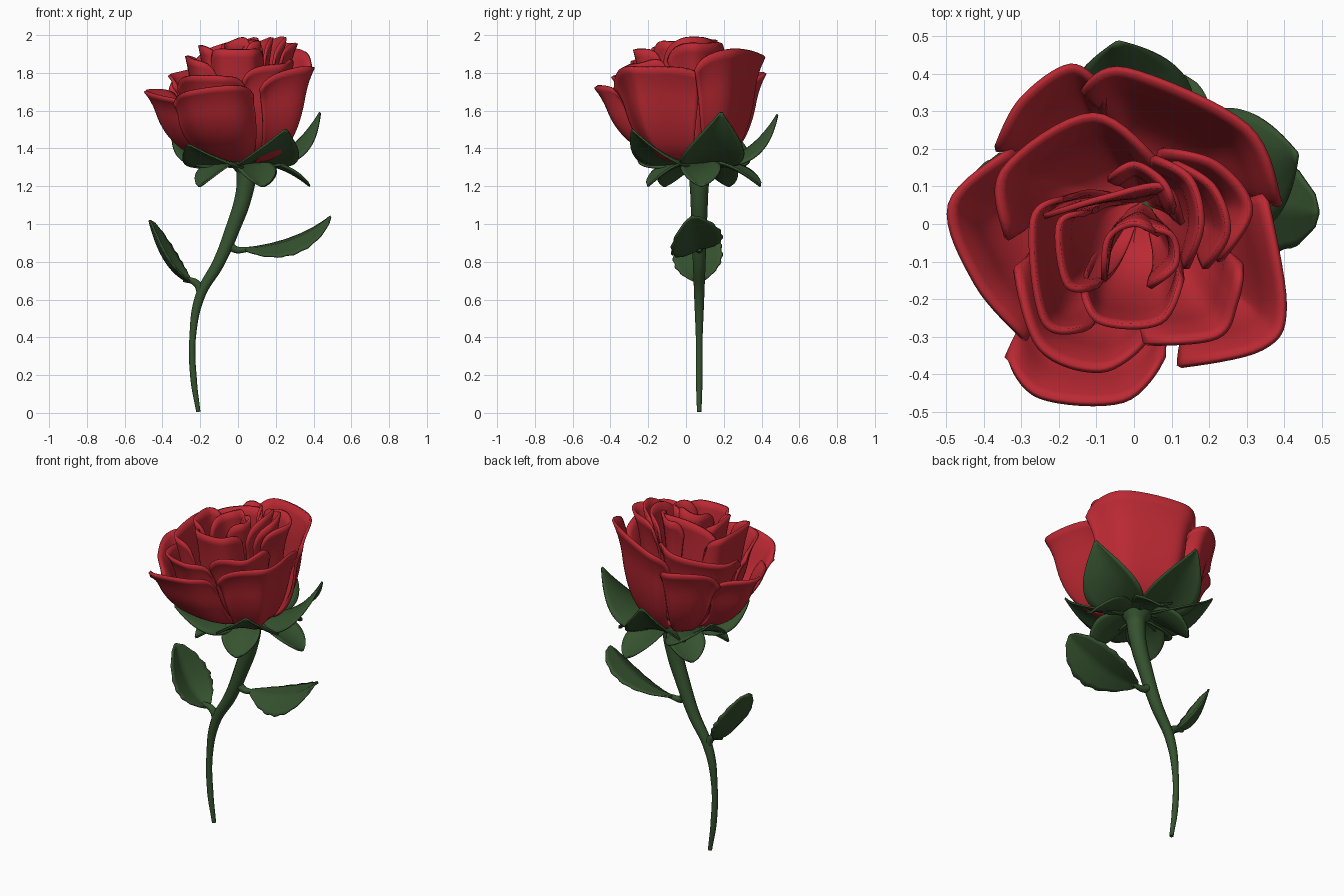
import bpy, math, random
from mathutils import Matrix, Vector

random.seed(4)
if "Cube" in bpy.data.objects:
    bpy.data.objects.remove(bpy.data.objects["Cube"], do_unlink=True)


def material(name, color):
    m = bpy.data.materials.new(name)
    m.use_nodes = True
    m.diffuse_color = color
    m.node_tree.nodes["Principled BSDF"].inputs["Base Color"].default_value = color
    return m


RED = material("petal red", (0.5, 0.022, 0.033, 1))
GREEN = material("leaf green", (0.036, 0.085, 0.028, 1))


def activate(obj):
    bpy.ops.object.select_all(action="DESELECT")
    obj.select_set(True)
    bpy.context.view_layer.objects.active = obj


def sheet(name, point, nu, nv, thickness, mat):
    """Thin smooth surface from point(u, v), with u in -1..1 and v in 0..1."""
    verts = [point(2 * i / nu - 1, j / nv) for j in range(nv + 1) for i in range(nu + 1)]
    row = nu + 1
    faces = [(j * row + i, j * row + i + 1, (j + 1) * row + i + 1, (j + 1) * row + i)
             for j in range(nv) for i in range(nu)]
    mesh = bpy.data.meshes.new(name)
    mesh.from_pydata(verts, [], faces)
    mesh.materials.append(mat)
    obj = bpy.data.objects.new(name, mesh)
    bpy.context.collection.objects.link(obj)
    solid = obj.modifiers.new("thickness", "SOLIDIFY")
    solid.thickness = thickness
    solid.offset = 0
    activate(obj)
    bpy.ops.object.shade_smooth_by_angle(angle=math.radians(50))


def through(points, t):
    """Smooth curve passing through all points, t in 0..1."""
    pts = [points[0], *points, points[-1]]
    s = t * (len(points) - 1)
    i = min(int(s), len(points) - 2)
    f = s - i
    a, b, c, d = pts[i:i + 4]
    return b + ((c - a) * f + (2 * a - 5 * b + 4 * c - d) * f ** 2
                + (3 * b - a - 3 * c + d) * f ** 3) / 2


def petal(name, top, steep, rim, curl):
    """Cupped petal rising from the base of the bloom to a curled rim."""
    base = Vector((0.02, 0.06))
    rim = [Vector(p) for p in rim]
    middle = sum(rim, Vector((0, 0))) / len(rim)
    phase = random.uniform(0, 6)

    def point(u, v):
        arm = through(rim, (u + 1) / 2) - base
        arm = Matrix.Rotation(u * 0.25 * (1 - v), 2) @ arm
        share = curl / max(arm.length, 2 * curl)
        phi = v * math.pi / 2
        lip = max(0, (v - 0.78) / 0.22) ** 2
        xy = base + arm * (math.sin(phi) ** steep * (1 - share) + lip * share)
        h = (top - 1.33) * (1 - math.cos(phi)) * (1 - 0.14 * abs(u) ** 5)
        off = xy - middle
        h += v ** 4 * (0.012 * math.sin(3 * u + phase) + 0.12 * off.x + 0.1 * off.y)
        return (xy.x, xy.y, 1.33 + h - 0.3 * lip * curl)

    sheet(name, point, 24, 20, 0.016, RED)


def blade(name, start, bend, tip, side, width, cup, blunt, taper, teeth=0.0, fold=False):
    """Leaf along a bent midrib, cupped or folded across it."""
    start, bend, tip, side = (Vector(p) for p in (start, bend, tip, side))
    side.normalize()

    def point(u, v):
        mid = start * (1 - v) ** 2 + bend * (2 * v * (1 - v)) + tip * v * v
        along = (bend - start) * (1 - v) + (tip - bend) * v
        normal = along.cross(side).normalized()
        w = width * (math.sin(math.pi * v ** blunt) ** taper if 0 < v < 1 else 0) + 0.006
        w *= 1 + teeth * math.sin(v * 40) * abs(u) ** 3
        lift = abs(u) if fold else u * u
        return mid + side * (u * w) + normal * (cup * lift * w / width)

    sheet(name, point, 10, 24, 0.01, GREEN)


def tube(name, points):
    """Round stem through (x, z, radius) points."""
    curve = bpy.data.curves.new(name, "CURVE")
    curve.dimensions = "3D"
    curve.bevel_depth = 1
    curve.bevel_resolution = 3
    curve.use_fill_caps = True
    spline = curve.splines.new("BEZIER")
    spline.bezier_points.add(len(points) - 1)
    for p, (x, z, r) in zip(spline.bezier_points, points):
        p.co = (x, Y, z)
        p.radius = r
        p.handle_left_type = p.handle_right_type = "AUTO"
    curve.materials.append(GREEN)
    obj = bpy.data.objects.new(name, curve)
    bpy.context.collection.objects.link(obj)
    activate(obj)
    bpy.ops.object.convert(target="MESH")
    bpy.ops.object.shade_smooth_by_angle(angle=math.radians(50))


# Stem, flared under the bloom, and two leaf stalks
Y = 0.07
tube("stem", [(-0.21, 0.005, 0.012), (-0.235, 0.18, 0.018), (-0.24, 0.4, 0.018),
              (-0.2, 0.62, 0.027), (-0.1, 0.8, 0.034), (-0.03, 0.97, 0.04),
              (0.03, 1.15, 0.047), (0.045, 1.27, 0.055), (0.04, 1.34, 0.1)])
tube("right_stalk", [(-0.19, 0.62, 0.024), (-0.225, 0.69, 0.02), (-0.29, 0.705, 0.012)])
tube("left_stalk", [(-0.05, 0.95, 0.025), (-0.03, 0.875, 0.022), (0.07, 0.865, 0.012)])

# Two toothed, folded leaves
blade("right_leaf", (-0.25, Y, 0.69), (-0.4, Y, 0.74), (-0.47, Y, 1.02),
      (0.15, 1, 0.1), 0.125, -0.045, 1.1, 0.6, 0.04, True)
blade("left_leaf", (0.03, Y, 0.87), (0.3, 0.05, 0.87), (0.49, 0.03, 1.04),
      (0, 0.94, 0.32), 0.135, -0.03, 1.2, 0.65, 0.04, True)


# Ring of sepals holding the bloom, and a drooping ring below
def sepal(name, angle, reach, bend, heights, *shape):
    a = math.radians(angle)
    low, mid, tip = (Vector((0.03, Y, z)) for z in heights)
    out = Vector((math.cos(a), math.sin(a), 0)) * reach
    blade(name, low + out * 0.07, mid + out * bend, tip + out,
          (-math.sin(a), math.cos(a), 0), *shape)


for i, (angle, tip) in enumerate([(16, 1.59), (100, 1.58), (154, 1.48), (226, 1.42), (302, 1.5)]):
    sepal(f"upper_sepal_{i + 1}", angle, 0.42, 0.66, (1.32, 1.335, tip), 0.165, -0.04, 0.85, 1.0)
for i, (angle, reach) in enumerate([(2, 0.35), (72, 0.34), (146, 0.28), (218, 0.3), (290, 0.29)]):
    sepal(f"lower_sepal_{i + 1}", angle, reach, 0.55, (1.32, 1.33, 1.2), 0.1, 0.02, 1.3, 0.65)

# Petals: rim height, steepness of the wall, then points along the rim
OPEN_PETALS = [
    (1.73, 0.9, [(-.34, -.36), (-.25, -.46), (-.03, -.47), (.08, -.36)]),
    (1.71, 0.75, [(-.29, -.31), (-.42, -.16), (-.49, .05), (-.33, .2)]),
    (1.80, 0.65, [(-.37, .2), (-.3, .33), (-.17, .42), (-.08, .36)]),
    (1.91, 0.6, [(-.14, .36), (-.02, .41), (.3, .26), (.39, .05)]),
    (1.84, 0.6, [(.35, .08), (.4, -.22), (.34, -.33), (.12, -.38)]),
    (1.80, 0.7, [(-.32, -.12), (-.25, -.33), (-.09, -.39), (.03, -.32)]),
    (1.84, 0.7, [(-.34, -.04), (-.35, .14), (-.11, .29), (.08, .15)]),
    (1.87, 0.7, [(.03, -.32), (.22, -.3), (.27, -.21), (.29, -.11)]),
    (1.97, 0.7, [(.07, .2), (.22, .16), (.31, .04), (.23, -.1)]),
]
HEART_PETALS = [
    (1.89, 0.6, [(-.18, .07), (-.27, .01), (-.24, -.26), (-.12, -.28)]),
    (1.94, 0.6, [(-.14, -.17), (-.09, -.26), (.07, -.26), (.13, -.14)]),
    (1.96, 0.6, [(-.24, .02), (-.08, .07), (.08, .1), (.13, .0)]),
    (1.95, 0.6, [(-.12, .03), (-.2, -.0), (-.18, -.16), (-.1, -.17)]),
    (1.98, 0.6, [(.05, .18), (.15, .12), (.18, .0), (.14, -.12)]),
    (1.98, 0.6, [(.1, .17), (.21, .1), (.25, -.02), (.19, -.12)]),
    (1.98, 0.5, [(-.08, -.15), (-.07, -.04), (.0, .0), (.07, -.03)]),
    (1.99, 0.5, [(-.07, .12), (.0, .16), (.08, .11), (.11, .03)]),
    (1.98, 0.5, [(.02, -.01), (.1, -.03), (.11, -.11), (.04, -.17)]),
]
for i, row in enumerate(OPEN_PETALS):
    petal(f"open_petal_{i + 1}", *row, 0.045)
for i, row in enumerate(HEART_PETALS):
    petal(f"heart_petal_{i + 1}", *row, 0.025)
